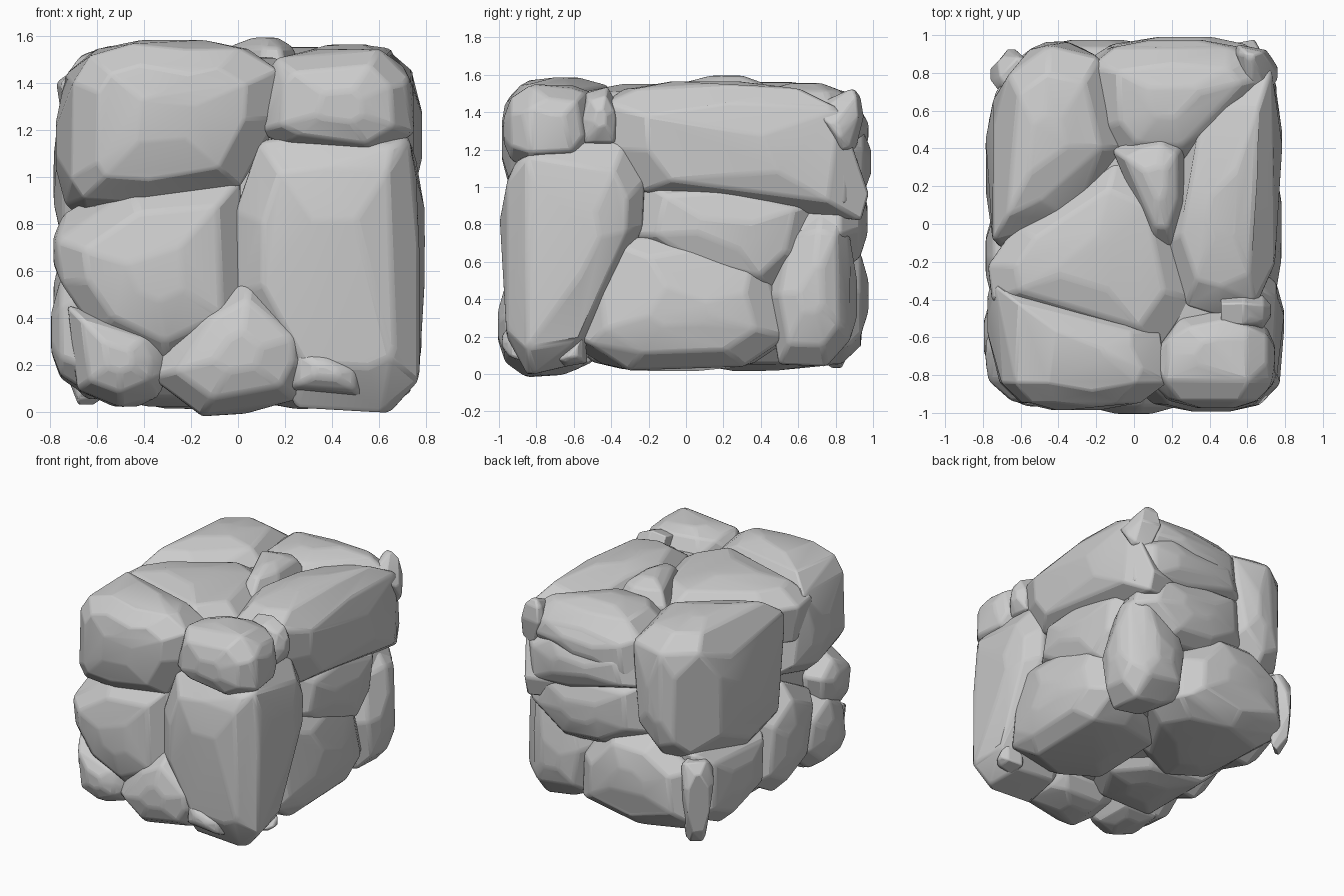
import bpy, bmesh

# Views: axis normal to the face and outward direction
VIEWS = {'F': (1, -1), 'K': (1, 1), 'R': (0, 1), 'L': (0, -1), 'T': (2, 1), 'B': (2, -1)}
LEVEL = {'F': -.97, 'K': .96, 'R': .77, 'L': -.77, 'T': 1.55, 'B': .03}


def stone(name, depth, *faces):
    """Rounded convex boulder from outlines seen on one or more sides of the block."""
    bm = bmesh.new()
    for f in faces:
        view, outline = f[0], f[1]
        axis, out = VIEWS[view]
        level = LEVEL[view] + out * (f[2] if len(f) > 2 else 0)
        cu = sum(p[0] for p in outline) / len(outline)
        cv = sum(p[1] for p in outline) / len(outline)
        # crown, full-width rim and buried back of the boulder
        for scale, inward in ((.3, -.015), (.74, .024), (1.03, .13), (.95, depth)):
            for u, v in outline:
                co = [cu + (u - cu) * scale, cv + (v - cv) * scale]
                co.insert(axis, level - out * inward)
                bm.verts.new(co)
    res = bmesh.ops.convex_hull(bm, input=bm.verts[:])
    junk = {e for e in res['geom_interior'] + res['geom_unused'] if isinstance(e, bmesh.types.BMVert)}
    bmesh.ops.delete(bm, geom=list(junk), context='VERTS')
    bmesh.ops.dissolve_limit(bm, angle_limit=.14, verts=bm.verts[:], edges=bm.edges[:])
    bmesh.ops.recalc_face_normals(bm, faces=bm.faces[:])
    me = bpy.data.meshes.new(name)
    bm.to_mesh(me)
    bm.free()
    ob = bpy.data.objects.new(name, me)
    bpy.context.collection.objects.link(ob)
    bev = ob.modifiers.new('worn_edges', 'BEVEL')
    bev.width, bev.segments = .018, 2
    bev.limit_method, bev.angle_limit = 'ANGLE', .2
    bpy.ops.object.select_all(action='DESELECT')
    ob.select_set(True)
    bpy.context.view_layer.objects.active = ob
    bpy.ops.object.shade_smooth_by_angle(angle=.25)


# Front stones
stone('front_upper_left_stone', .4,
      ('F', [(-.7, 1.0), (-.69, 1.4), (-.62, 1.51), (-.45, 1.56), (0, 1.54), (.16, 1.45), (.15, 1.25), (0, .97), (-.4, .9), (-.65, .92)]),
      ('L', [(-.8, 1.0), (-.79, 1.38), (-.5, 1.48), (-.2, 1.25), (-.13, .9), (-.5, .8)], -.01),
      ('T', [(-.72, -.34), (-.4, -.42), (.08, -.64), (.16, -.8), (-.2, -.96), (-.6, -.83)], .02))
stone('front_upper_right_stone', .35,
      ('F', [(.09, 1.2), (.17, 1.5), (.6, 1.54), (.72, 1.42), (.74, 1.19), (.58, 1.09), (.2, 1.14)], -.01),
      ('R', [(-.88, 1.2), (-.87, 1.42), (-.75, 1.52), (-.55, 1.5), (-.5, 1.25), (-.65, 1.12)], -.04),
      ('T', [(.1, -.7), (.25, -.5), (.5, -.45), (.72, -.62), (.7, -.87), (.2, -.92)], -.02))
stone('front_right_pillar', .4,
      ('F', [(-.0, .85), (.1, 1.14), (.32, 1.17), (.55, 1.1), (.72, 1.15), (.76, .7), (.76, .15), (.6, .02), (.25, .04), (.0, .5)], .01),
      ('R', [(-.95, .25), (-.8, .02), (-.57, .15), (-.45, .6), (-.24, .78), (-.23, 1.02), (-.33, 1.22), (-.5, 1.24), (-.9, 1.12)], .01))
stone('front_middle_left_stone', .4,
      ('F', [(-.76, .73), (-.45, .94), (-.0, .98), (.02, .65), (.03, .35), (-.3, .2), (-.6, .34), (-.74, .55)], -.01),
      ('L', [(-.85, .74), (-.65, .9), (-.48, .75), (-.58, .5), (-.83, .55)]))
stone('front_bottom_stone', .35,
      ('F', [(-.36, .15), (-.15, -.01), (.24, .06), (.31, .2), (.31, .34), (.05, .56), (-.15, .45), (-.2, .28)], .02),
      ('B', [(-.3, -.85), (-.1, -.92), (.2, -.88), (.2, -.5), (-.2, -.5)], .02))
stone('front_bottom_left_stone', .3,
      ('F', [(-.72, .45), (-.68, .1), (-.5, .03), (-.33, .1), (-.32, .22), (-.37, .34), (-.6, .4)], -.02),
      ('B', [(-.66, -.82), (-.3, -.85), (-.3, -.45), (-.66, -.45)], -.01))
stone('front_small_stone', .3,
      ('F', [(.2, .09), (.22, .28), (.38, .27), (.54, .19), (.54, .06)], .0))

# Right side stones
stone('right_upper_long_stone', .4,
      ('R', [(-.39, 1.45), (-.38, 1.2), (-.22, .98), (.2, 1.0), (.92, .83), (.96, .97), (.83, 1.28), (.64, 1.48), (.2, 1.54)]),
      ('T', [(.17, -.1), (.28, -.42), (.45, -.47), (.66, -.38), (.72, .2), (.72, .8), (.55, .62), (.25, .33)]))
stone('right_middle_stone', .4,
      ('R', [(-.29, .74), (-.22, 1.02), (.2, 1.05), (.7, .92), (.64, .62), (.45, .44), (0, .55)], -.04))
stone('right_bottom_stone', .7,
      ('R', [(-.57, .2), (-.48, .52), (-.25, .72), (.0, .67), (.44, .46), (.52, .2), (.3, .05), (-.3, .03)], -.005),
      ('B', [(.68, -.5), (.66, .4), (.4, .5), (.05, .25), (0, -.3), (.3, -.6)]))
stone('right_rear_corner_stone', .35,
      ('R', [(.44, .42), (.58, .66), (.72, .88), (.85, .85), (.87, .2), (.75, .05), (.5, .06)], -.03),
      ('K', [(.68, .2), (.66, .75), (.5, .7), (.2, .5), (.25, .15), (.6, .1)], -.06))
stone('right_front_chip', .25,
      ('R', [(-.57, 1.3), (-.53, 1.5), (-.42, 1.53), (-.36, 1.42), (-.36, 1.25), (-.5, 1.2)], -.06),
      ('T', [(.5, -.55), (.68, -.55), (.68, -.38), (.5, -.4)], -.06))
stone('right_base_chip', .15,
      ('R', [(-.7, .07), (-.6, .13), (-.54, .24), (-.53, .06), (-.65, .04)], -.05))

# Top stones
stone('top_centre_stone', .4,
      ('T', [(-.76, -.22), (-.62, -.02), (-.1, .32), (.17, .2), (.3, -.4), (.12, -.66), (-.3, -.56), (-.74, -.4)], -.015))
stone('top_wedge_stone', .3,
      ('T', [(-.11, .39), (.02, .45), (.15, .48), (.26, .42), (.27, .1), (.2, -.11), (.1, -.1)], .03))
stone('top_rear_stone', .35,
      ('T', [(-.18, .86), (-.17, .5), (-.05, .35), (.27, .33), (.7, .78), (.6, .88), (.2, .91)], -.01),
      ('K', [(-.22, 1.4), (.2, 1.46), (.6, 1.44), (.7, 1.3), (.3, 1.12), (-.25, 1.12)]))

# Rear stones
stone('rear_left_corner_stone', .45,
      ('T', [(-.71, .0), (-.66, .78), (-.45, .93), (-.19, .87), (-.07, .4), (-.5, .03), (-.74, -.08)], -.005),
      ('L', [(.76, .7), (.78, 1.28), (.6, 1.43), (0, 1.41), (-.15, 1.1), (-.13, .62), (.3, .5)]),
      ('K', [(-.6, .68), (-.6, 1.32), (-.4, 1.45), (-.23, 1.38), (-.21, .8), (-.42, .6)], -.01))
stone('rear_upper_bar', .3,
      ('K', [(-.27, 1.08), (-.2, 1.3), (.5, 1.35), (.7, 1.22), (.7, .91), (.3, .93)], .015))
stone('rear_middle_stone', .4,
      ('K', [(-.28, .75), (-.26, 1.1), (.3, 1.08), (.6, 1.0), (.68, .75), (.4, .55), (0, .58)], -.005))
stone('rear_bottom_stone', .5,
      ('K', [(-.66, .2), (-.62, .55), (-.35, .72), (0, .72), (.24, .45), (.25, .15), (-.2, .06)]),
      ('B', [(-.64, .83), (-.62, .1), (-.3, -.1), (.05, .1), (.35, .6), (.2, .87)]))
stone('rear_upper_chip', .1,
      ('R', [(.66, 1.42), (.78, 1.42), (.87, 1.34), (.9, 1.18), (.84, 1.16), (.78, 1.34)], -.025),
      ('T', [(.55, .95), (.53, .9), (.6, .83), (.68, .84), (.7, .92)], -.045))
stone('rear_left_sliver', .17,
      ('L', [(.88, .62), (.87, .3), (.83, .04), (.73, .4), (.68, .62)], -.025),
      ('K', [(-.71, .62), (-.71, .3), (-.68, .04), (-.6, .4), (-.57, .62)], -.05))

# Left side stones
stone('left_front_stone', .35,
      ('L', [(-.86, .2), (-.82, .5), (-.6, .66), (-.35, .52), (-.3, .25), (-.5, .08), (-.77, .1)], .01))
stone('left_middle_stone', .35,
      ('L', [(-.42, .2), (-.52, .65), (-.2, .82), (.1, .65), (.15, .2), (-.1, .06)]))
stone('left_rear_stone', .35,
      ('L', [(.05, .2), (.03, .6), (.4, .64), (.8, .66), (.8, .2), (.5, .06)], -.015))

# Underside filler and hidden core
stone('underside_stone', .4,
      ('B', [(-.65, -.6), (-.1, -.6), (.15, -.2), (-.1, .1), (-.65, .2)], -.01))
stone('core_stone', .9,
      ('T', [(-.6, -.75), (.6, -.75), (.6, .75), (-.6, .75)], -.12),
      ('B', [(-.6, -.75), (.6, -.75), (.6, .75), (-.6, .75)], -.1))
